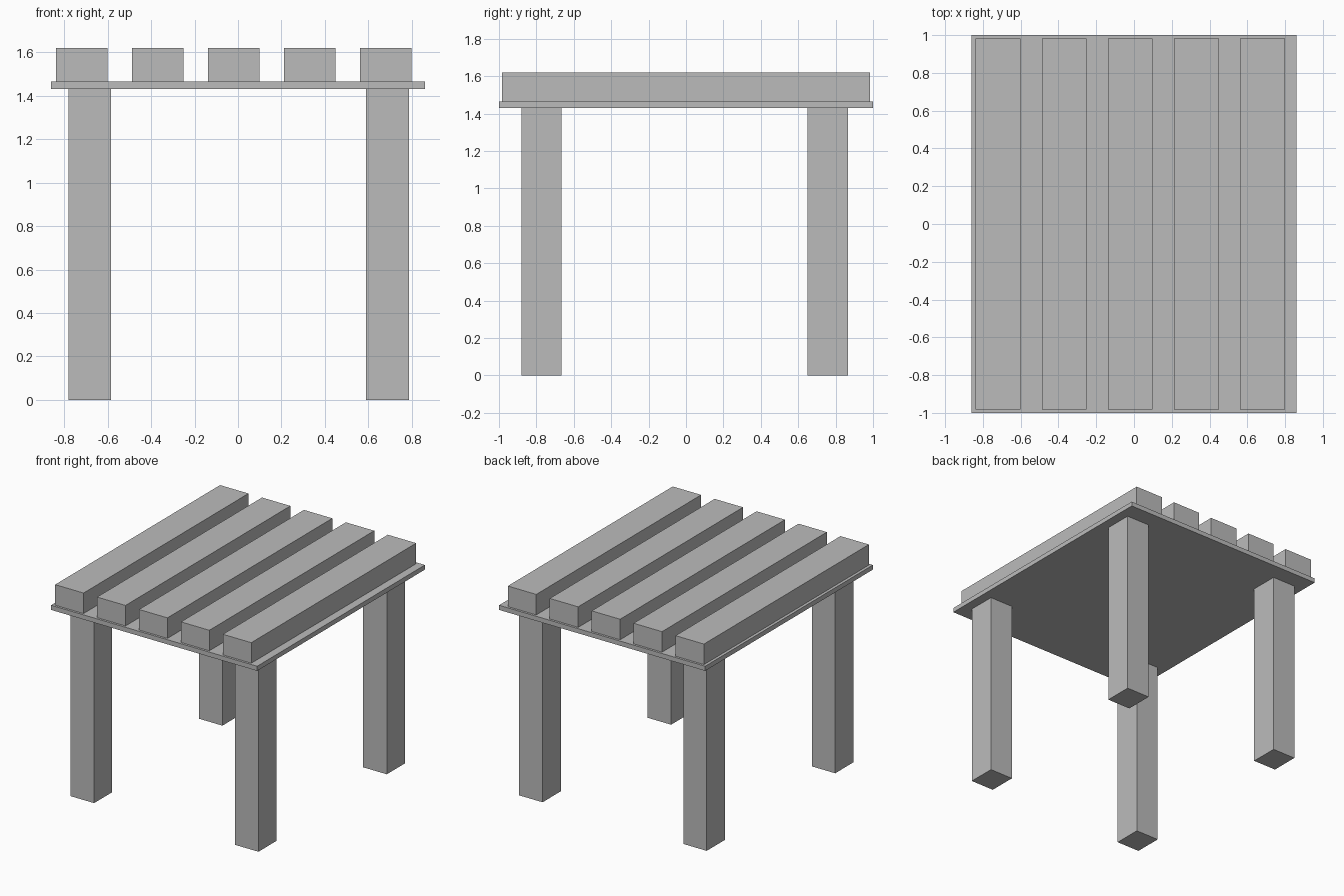
import bpy

default = bpy.data.objects.get("Cube")
if default:
    bpy.data.objects.remove(default, do_unlink=True)

grey = bpy.data.materials.new("plain_grey")
grey.use_nodes = True
grey.diffuse_color = (0.5, 0.5, 0.5, 1)
grey.node_tree.nodes["Principled BSDF"].inputs["Base Color"].default_value = (0.5, 0.5, 0.5, 1)


def box(name, x, y, z):
    """Axis-aligned box spanning the given (low, high) ranges."""
    bpy.ops.mesh.primitive_cube_add(size=1)
    ob = bpy.context.object
    ob.name = name
    ob.location = [(a + b) / 2 for a, b in (x, y, z)]
    ob.scale = [b - a for a, b in (x, y, z)]
    bpy.ops.object.transform_apply(location=False, rotation=False, scale=True)
    ob.data.materials.append(grey)
    return ob


# Thin board carrying the slats
box("table_board", (-0.86, 0.86), (-1, 1), (1.43, 1.465))

# Five thick slats running front to back
for i in range(5):
    left = -0.838 + 0.35 * i
    box(f"slat_{i + 1}", (left, left + 0.237), (-0.983, 0.983), (1.465, 1.62))

# Four square legs
for side, x in (("right", (-0.78, -0.585)), ("left", (0.59, 0.787))):
    for end, y in (("front", (-0.88, -0.665)), ("back", (0.65, 0.867))):
        box(f"{end}_{side}_leg", x, y, (0, 1.43))
